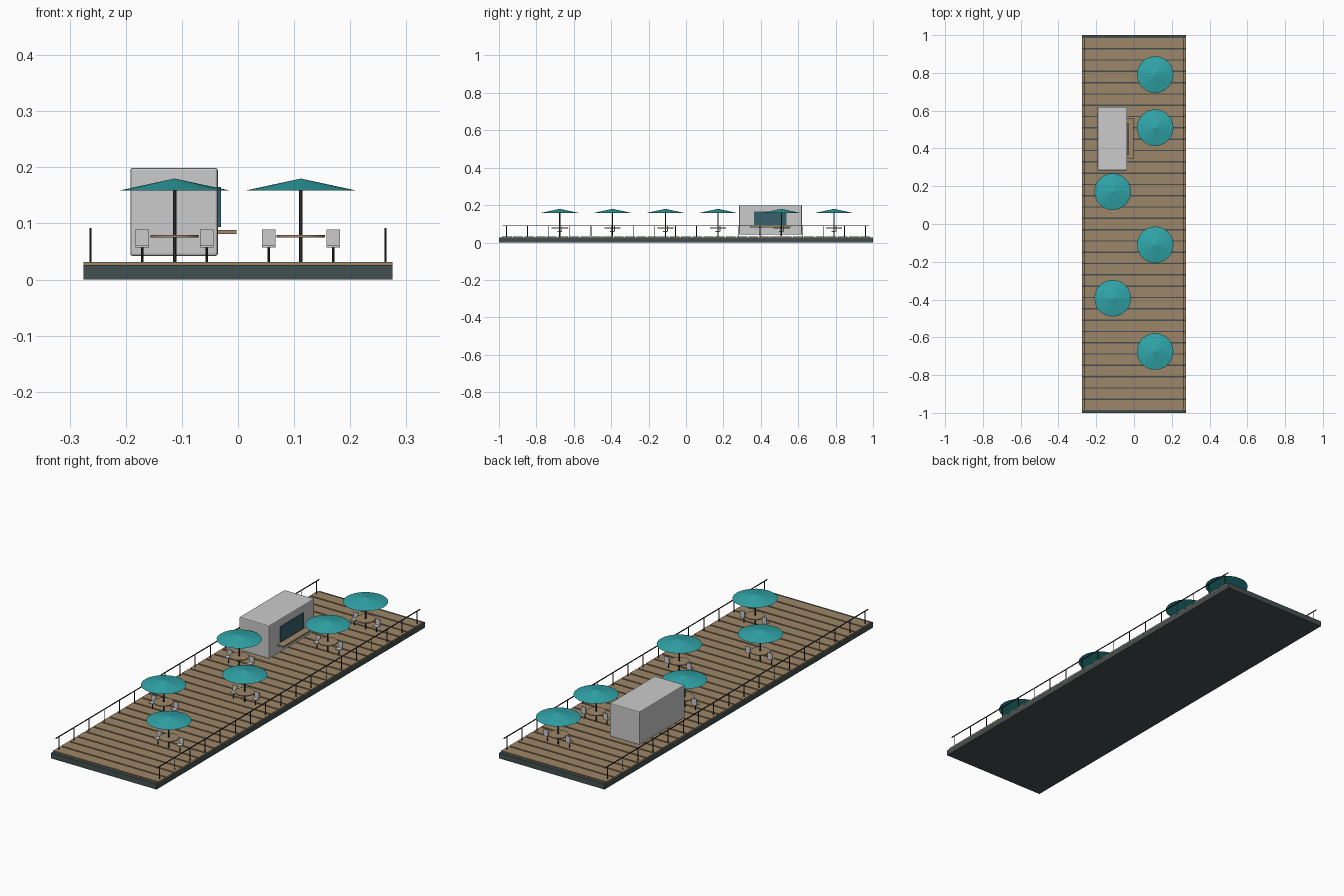
import bpy, math

if "Cube" in bpy.data.objects:
    bpy.data.objects.remove(bpy.data.objects["Cube"])


def material(name, rgb):
    m = bpy.data.materials.new(name)
    m.diffuse_color = (*rgb, 1)
    m.use_nodes = True
    m.node_tree.nodes["Principled BSDF"].inputs["Base Color"].default_value = m.diffuse_color
    return m


WOOD = material("wood", (0.34, 0.24, 0.14))
DARK = material("dark_frame", (0.06, 0.08, 0.08))
METAL = material("black_metal", (0.02, 0.025, 0.025))
TEAL = material("teal_canvas", (0.03, 0.38, 0.40))
GLASS = material("dark_glass", (0.04, 0.12, 0.15))
PALE = material("pale_panel", (0.62, 0.64, 0.61))


def box(name, x, y, z, mat, bevel=0):
    """Box from (min, max) ranges."""
    bpy.ops.mesh.primitive_cube_add(size=1, location=[sum(r) / 2 for r in (x, y, z)])
    o = bpy.context.object
    o.name = name
    o.scale = [r[1] - r[0] for r in (x, y, z)]
    bpy.ops.object.transform_apply(location=False, rotation=False, scale=True)
    o.data.materials.append(mat)
    if bevel:
        b = o.modifiers.new("bevel", 'BEVEL')
        b.width, b.segments = bevel, 2
    return o


def cyl(name, x, y, z0, z1, r, mat, sides=12, top=None):
    """Upright cylinder, or a cone when a top radius is given."""
    bpy.ops.mesh.primitive_cone_add(vertices=sides, radius1=r, radius2=r if top is None else top,
                                    depth=z1 - z0, location=(x, y, (z0 + z1) / 2))
    o = bpy.context.object
    o.name = name
    o.data.materials.append(mat)
    if top is None:
        bpy.ops.object.shade_smooth_by_angle(angle=math.radians(40))
    return o


DECK = 0.031

# Pontoon base and cross planks
box("deck_base", (-0.275, 0.275), (-1, 1), (0, 0.026), DARK)
N, HALF, GAP = 33, 0.988, 0.007
pitch = 2 * HALF / N
plank = box("deck_planks", (-0.275, 0.275), (-HALF + GAP / 2, -HALF + pitch - GAP / 2),
            (0.026, DECK), WOOD)
arr = plank.modifiers.new("array", 'ARRAY')
arr.count = N
arr.use_relative_offset = False
arr.use_constant_offset = True
arr.constant_offset_displace = (0, pitch, 0)

# Railings along both long sides
for side in (-1, 1):
    x = side * 0.263
    box("handrail", (x - 0.0018, x + 0.0018), (-0.982, 0.982), (0.0885, 0.092), METAL)
    for i in range(18):
        cyl("railing_post", x, -0.96 + i * 1.92 / 17, DECK, 0.09, 0.002, METAL, 8)

# Serving kiosk
box("kiosk_body", (-0.192, -0.036), (0.284, 0.62), (0.042, 0.199), PALE, 0.004)
box("serving_window", (-0.038, -0.030), (0.364, 0.536), (0.094, 0.165), GLASS)
box("serving_counter", (-0.037, -0.003), (0.343, 0.560), (0.081, 0.088), WOOD)


def chair(x, y):
    cyl("chair_leg", x, y, DECK, 0.058, 0.0022, METAL, 8)
    box("chair_seat", (x - 0.012, x + 0.012), (y - 0.012, y + 0.012), (0.057, 0.061), PALE)
    box("chair_back", (x - 0.012, x + 0.012), (y + 0.009, y + 0.013), (0.059, 0.089), PALE)


# Umbrella tables, each with a pair of chairs
for x, y in ((0.112, 0.791), (0.112, 0.510), (-0.113, 0.171),
             (0.112, -0.110), (-0.113, -0.393), (0.112, -0.675)):
    cyl("umbrella_pole", x, y, DECK, 0.170, 0.003, METAL)
    cyl("table_top", x, y, 0.075, 0.079, 0.043, WOOD, 24)
    cyl("umbrella_canopy", x, y, 0.159, 0.180, 0.097, TEAL, 24, top=0)
    for s in (-1, 1):
        chair(x + s * 0.0575, y)
